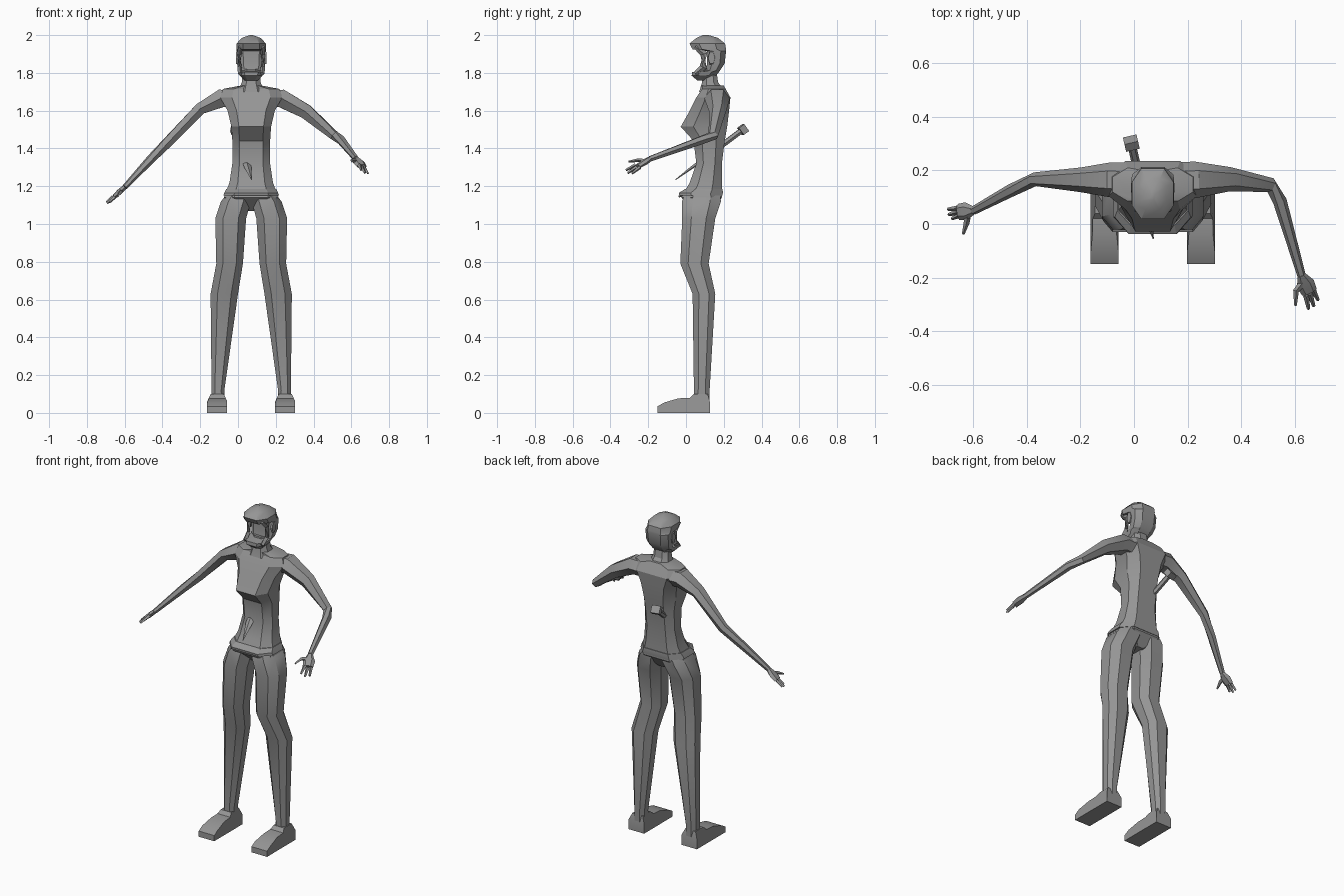
import bpy, bmesh, math
from mathutils import Vector

if "Cube" in bpy.data.objects:
    bpy.data.objects.remove(bpy.data.objects["Cube"])

CX = 0.07  # body centre line
grey = bpy.data.materials.new("plain_grey")
grey.diffuse_color = (0.3, 0.3, 0.3, 1)
grey.use_nodes = True
grey.node_tree.nodes["Principled BSDF"].inputs["Base Color"].default_value = grey.diffuse_color


def finish(name, bm, angle=28):
    bmesh.ops.recalc_face_normals(bm, faces=bm.faces)
    me = bpy.data.meshes.new(name)
    bm.to_mesh(me)
    bm.free()
    me.materials.append(grey)
    ob = bpy.data.objects.new(name, me)
    bpy.context.collection.objects.link(ob)
    bpy.ops.object.select_all(action='DESELECT')
    ob.select_set(True)
    bpy.context.view_layer.objects.active = ob
    bpy.ops.object.shade_smooth_by_angle(angle=math.radians(angle))
    return ob


def skin(name, rings, angle=28):
    """Bridge rings of points and cap both ends."""
    bm = bmesh.new()
    vs = [[bm.verts.new(p) for p in r] for r in rings]
    n = len(vs[0])
    for a, b in zip(vs, vs[1:]):
        for i in range(n):
            j = (i + 1) % n
            bm.faces.new((a[i], a[j], b[j], b[i]))
    bm.faces.new(vs[0])
    bm.faces.new(vs[-1])
    return finish(name, bm, angle)


def octagon(z, x0, x1, y0, y1, cut=0.5):
    """Horizontal chamfered section; cut is the flat front share."""
    cx, cy, w, d = (x0 + x1) / 2, (y0 + y1) / 2, (x1 - x0) / 2, (y1 - y0) / 2
    k = 0.45
    shape = [(-cut, -1), (cut, -1), (1, -k), (1, k),
             (cut, 1), (-cut, 1), (-1, k), (-1, -k)]
    return [(cx + w * a, cy + d * b, z) for a, b in shape]


def body(name, rows, cut=0.5, angle=28):
    return skin(name, [octagon(z, CX - w, CX + w, a, b, cut)
                       for z, w, a, b in rows], angle)


def tube(name, path, sides=6, angle=28):
    """Tapered limb through (point, depth radius, height radius)."""
    pts = [Vector(p[0]) for p in path]
    rings = []
    for i, (p, ry, rz) in enumerate(path):
        t = (pts[min(i + 1, len(pts) - 1)] - pts[max(i - 1, 0)]).normalized()
        side = t.cross(Vector((0, 0, 1))).normalized()
        up = side.cross(t)
        rings.append([pts[i] + side * ry * math.cos(2 * math.pi * k / sides)
                      + up * rz * math.sin(2 * math.pi * k / sides)
                      for k in range(sides)])
    return skin(name, rings, angle)


def box(name, c, s, matrix=None):
    bm = bmesh.new()
    bmesh.ops.create_cube(bm, size=1)
    for v in bm.verts:
        v.co = Vector([a * b for a, b in zip(v.co, s)])
        if matrix:
            v.co = matrix @ v.co
        v.co += Vector(c)
    return finish(name, bm)


# Torso and neck
body("torso", [(1.07, .03, .05, .14), (1.14, .145, -.025, .19),
               (1.22, .115, .02, .19), (1.32, .1, .055, .19),
               (1.44, .1, .04, .205), (1.515, .105, -.028, .218),
               (1.6, .125, .02, .228), (1.67, .165, .055, .235),
               (1.715, .15, .085, .21), (1.732, .06, .085, .2)], .62)
body("neck", [(1.70, .07, .07, .21), (1.75, .05, .085, .17),
              (1.82, .045, .09, .16)])
body("belt", [(1.15, .148, -.035, .193), (1.165, .142, -.038, .195),
              (1.185, .132, -.005, .194)], .62)

# Helmet: open at the front between brow and chin guard
body("helmet", [(1.76, .035, .06, .12), (1.785, .06, .03, .155),
                (1.805, .066, .032, .175), (1.812, .068, .105, .18),
                (1.85, .075, .112, .205), (1.915, .078, .112, .212),
                (1.925, .079, .035, .212), (1.955, .078, .018, .207),
                (1.985, .05, .055, .17), (2.0, .008, .09, .12)], .55)
for s in (-1, 1):
    x = CX + s * .058
    tube("visor_side", [((x, .05, 1.795), .012, .012),
                        ((x + s * .004, .092, 1.83), .012, .02),
                        ((x + s * .004, .095, 1.9), .012, .02),
                        ((x, .05, 1.94), .012, .012)], 4)
    # Ear
    skin("ear", [[(CX + s * (.07 + dx), .135 + r * math.cos(a),
                   1.88 + 2 * r * math.sin(a))
                  for a in [math.pi * k / 3 for k in range(6)]]
                 for dx, r in ((0, .02), (.011, .018))])

# Legs and feet
leg = [(1.17, -.05, .07, .0, .18), (1.12, -.09, .068, -.022, .185),
       (1.03, -.12, .043, -.02, .155), (.79, -.115, .026, -.03, .12),
       (.63, -.145, .0, .035, .155), (.12, -.14, -.072, .042, .125),
       (.06, -.14, -.07, .042, .125)]
foot = [(-.15, 0), (-.15, .035), (-.115, .055), (-.04, .077),
        (.02, .08), (.04, .1), (.115, .1), (.126, .06), (.126, 0)]
for s in (-1, 1):
    def fx(x):
        return CX + s * (CX - x)
    skin("leg", [octagon(z, fx(a), fx(b), c, d) for z, a, b, c, d in leg])
    # Upper part of the foot narrows towards the ankle
    skin("foot", [[(fx(e - i * max(0, z - .06) * .45), y, z) for y, z in foot]
                  for e, i in ((-.163, -1), (-.057, 1))])

# Left and right arms in different poses
tube("arm", [((.02, .16, 1.66), .07, .05), ((-.09, .165, 1.665), .065, .055),
             ((-.2, .165, 1.61), .046, .036), ((-.37, .167, 1.435), .026, .03),
             ((-.46, .125, 1.345), .024, .024), ((-.6, .05, 1.195), .016, .014)])
tube("arm", [((.12, .16, 1.66), .07, .05), ((.23, .165, 1.665), .068, .055),
             ((.36, .167, 1.595), .045, .044), ((.51, .145, 1.468), .028, .026),
             ((.545, .085, 1.445), .026, .024), ((.625, -.19, 1.345), .016, .016)])

# Hands: palm, fingers and thumb
hands = [((-.6, .05, 1.195), (-.655, .045, 1.145),
          [(-.695, .055, 1.115), (-.693, .035, 1.11), (-.68, .02, 1.115)],
          (-.625, .005, 1.165), (-.638, -.038, 1.145)),
         ((.625, -.19, 1.345), (.655, -.255, 1.305),
          [(.688, -.285, 1.268), (.672, -.308, 1.27), (.652, -.318, 1.285)],
          (.605, -.25, 1.338), (.603, -.305, 1.33))]
for wrist, palm, tips, knuckle, thumb in hands:
    w, p = Vector(wrist), Vector(palm)
    tube("palm", [(w, .016, .014), (w.lerp(p, .5), .034, .016), (p, .03, .012)])
    for t in tips:
        t = Vector(t)
        base = p.lerp(t, .1) + (t - p - (Vector(tips[1]) - p)) * .6
        tube("finger", [(base, .011, .01), (t, .006, .006)], 4)
    tube("thumb", [(w.lerp(p, .35), .014, .012), (knuckle, .011, .01),
                   (thumb, .005, .005)], 4)

# Blade piercing the torso, with grip and pommel
tip, end = Vector((.072, -.055, 1.235)), Vector((-.01, .302, 1.5))
d = end - tip
tube("blade", [(tip, .002, .002), (tip + d * .25, .02, .008),
               (tip + d * .7, .02, .008)], 4)
tube("grip", [(tip + d * .62, .016, .016), (end, .016, .016)])
box("pommel", end, (.052, .035, .045), d.to_track_quat('Y', 'Z').to_matrix())
